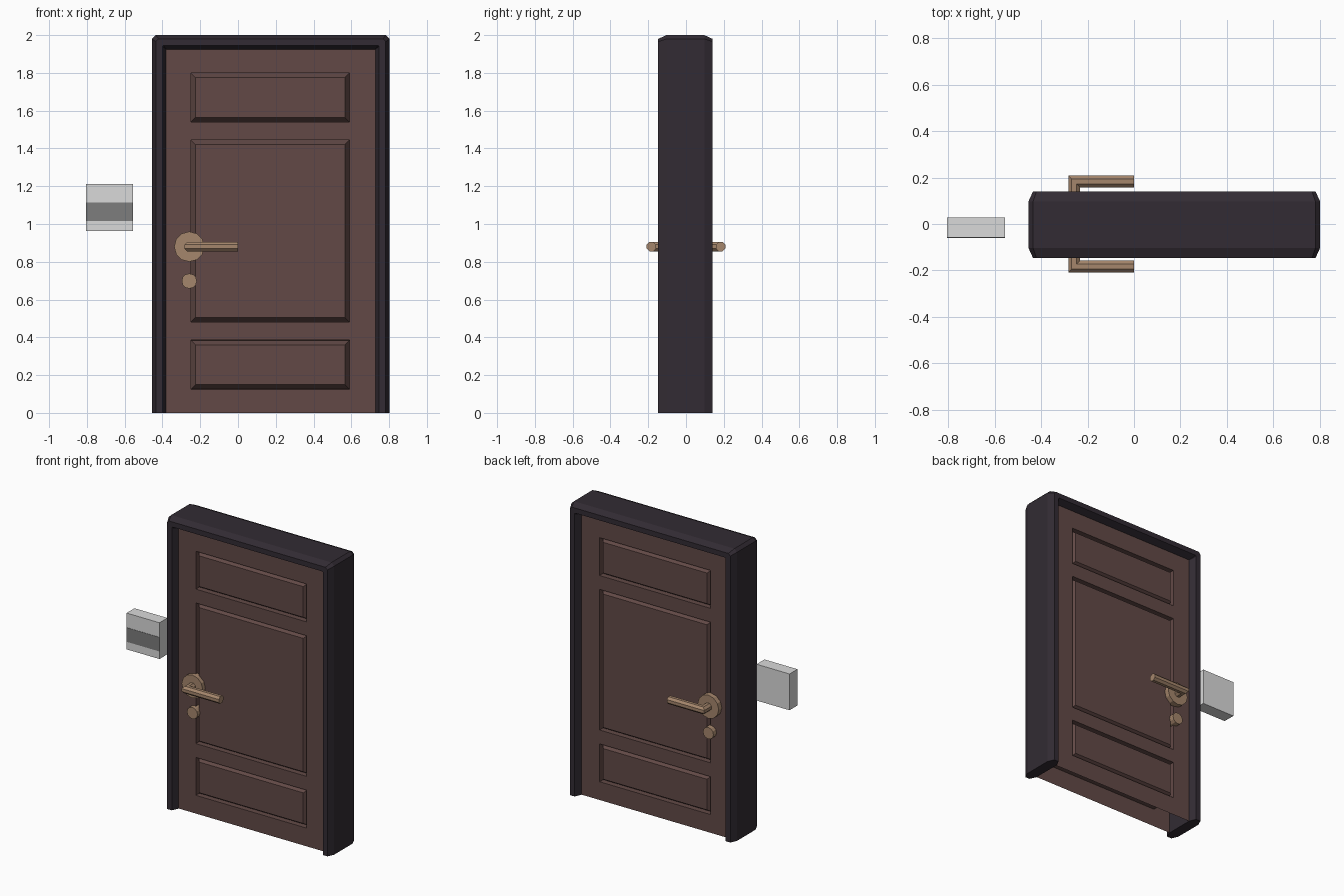
import bpy, bmesh, math
from mathutils import Matrix, Vector

old = bpy.data.objects.get("Cube")
if old:
    bpy.data.objects.remove(old, do_unlink=True)


def material(name, srgb):
    color = [((c / 255 + 0.055) / 1.055) ** 2.4 for c in srgb] + [1]
    m = bpy.data.materials.new(name)
    m.use_nodes = True
    m.diffuse_color = color
    bsdf = next(n for n in m.node_tree.nodes if n.type == 'BSDF_PRINCIPLED')
    bsdf.inputs["Base Color"].default_value = color
    return m


BROWN = material("brown wood", (98, 73, 70))
DARK = material("dark frame", (50, 43, 51))
BRASS = material("brass", (165, 134, 108))
GREY = material("light grey", (218, 218, 218))
CHARCOAL = material("mid grey", (125, 125, 125))


def finish(name, bm, mat):
    mesh = bpy.data.meshes.new(name)
    bm.to_mesh(mesh)
    bm.free()
    mesh.materials.append(mat)
    bpy.context.collection.objects.link(bpy.data.objects.new(name, mesh))


def loft(name, rings, mat):
    """Closed solid through a row of matching rings of points."""
    bm = bmesh.new()
    rings = [[bm.verts.new(p) for p in ring] for ring in rings]
    for a, b in zip(rings, rings[1:]):
        for i in range(len(a)):
            j = (i + 1) % len(a)
            bm.faces.new((a[i], a[j], b[j], b[i]))
    bm.faces.new(rings[0])
    bm.faces.new(rings[-1])
    bmesh.ops.remove_doubles(bm, verts=bm.verts[:], dist=1e-5)
    bmesh.ops.recalc_face_normals(bm, faces=bm.faces[:])
    finish(name, bm, mat)


def box(name, lo, hi, mat):
    bm = bmesh.new()
    bmesh.ops.create_cube(bm, size=1)
    lo, hi = Vector(lo), Vector(hi)
    bm.transform(Matrix.Translation((lo + hi) / 2) @ Matrix.Diagonal((*(hi - lo), 1)))
    finish(name, bm, mat)


def disc(name, x, z, radius, y0, y1, mat):
    bm = bmesh.new()
    bmesh.ops.create_cone(bm, cap_ends=True, segments=12, radius1=radius,
                          radius2=radius, depth=abs(y1 - y0))
    bm.transform(Matrix.Translation((x, (y0 + y1) / 2, z))
                 @ Matrix.Rotation(math.pi / 2, 4, 'X'))
    finish(name, bm, mat)


# Door frame: chamfered profile swept up, across and down, top corners cut
LEFT, RIGHT, TOP, MID_Y = -0.455, 0.802, 2.0, -0.003
WIDTH, HALF, CHAMFER, FLAT, CORNER = 0.075, 0.144, 0.02, 0.1, 0.02
profile = [(0, -FLAT), (CHAMFER, -HALF), (WIDTH - CHAMFER, -HALF), (WIDTH, -FLAT)]
profile += [(d, -y) for d, y in reversed(profile)]
stations = []
for x, inward, cuts in ((LEFT, 1, (None, 0, 1)), (RIGHT, -1, (1, 0, None))):
    for cut in cuts:
        ring = []
        for d, y in profile:
            c = CORNER * (1 - d / WIDTH)
            px, pz = x + inward * d, TOP - d
            if cut is None:
                pz = 0
            elif cut == 0:
                pz -= c
            else:
                px += inward * c
            ring.append((px, y + MID_Y, pz))
        stations.append(ring)
loft("door_frame", stations, DARK)

# Door skins, open underneath, with sunken edges sloping up to each panel
FACE, SINK, SLOPE = 0.097, 0.037, 0.034
PANEL_X = (-0.25, 0.59)
PANELS = ((0.125, 0.385), (0.48, 1.445), (1.54, 1.80))
xs = (LEFT + WIDTH, *PANEL_X, RIGHT - WIDTH)
zs = (0, *(z for span in PANELS for z in span), TOP - WIDTH)

HANDLE_X, HANDLE_Z, BAR = -0.258, 0.88, 0.027
for side, label in ((-1, "front"), (1, "back")):
    bm = bmesh.new()
    grid = [[bm.verts.new((x, MID_Y + side * FACE, z)) for z in zs] for x in xs]
    panels = []
    for i in range(len(xs) - 1):
        for k in range(len(zs) - 1):
            quad = [grid[i][k], grid[i + 1][k], grid[i + 1][k + 1], grid[i][k + 1]]
            face = bm.faces.new(quad if side < 0 else quad[::-1])
            if i == 1 and k % 2 == 1:
                panels.append(face)
    bm.normal_update()
    bmesh.ops.inset_individual(bm, faces=panels, thickness=0.001, depth=-SINK)
    bm.normal_update()
    bmesh.ops.inset_individual(bm, faces=panels, thickness=SLOPE, depth=SINK)
    finish(f"{label}_door_skin", bm, BROWN)

    # Round plate and lock knob
    disc(f"{label}_handle_plate", HANDLE_X, HANDLE_Z, 0.08,
         side * 0.085, side * 0.128, BRASS)
    disc(f"{label}_lock_knob", HANDLE_X, 0.698, 0.04,
         side * 0.06, side * 0.128, BRASS)

    # Lever: an eight-sided bar with a mitred right-angle bend
    circle = [(BAR * math.cos(a), BAR * math.sin(a))
              for a in (math.pi / 4 * (n + 0.5) for n in range(8))]
    reach = 0.183
    loft(f"{label}_handle", [
        [(HANDLE_X + u, side * 0.11, HANDLE_Z + v) for u, v in circle],
        [(HANDLE_X + u, side * (reach - u), HANDLE_Z + v) for u, v in circle],
        [(0, side * (reach - u), HANDLE_Z + v) for u, v in circle]], BRASS)

# Small box beside the frame with a stripe on its front
box("side_box", (-0.805, -0.059, 0.963), (-0.555, 0.027, 1.212), GREY)
box("side_box_stripe", (-0.805, -0.061, 1.016), (-0.555, -0.058, 1.113), CHARCOAL)
